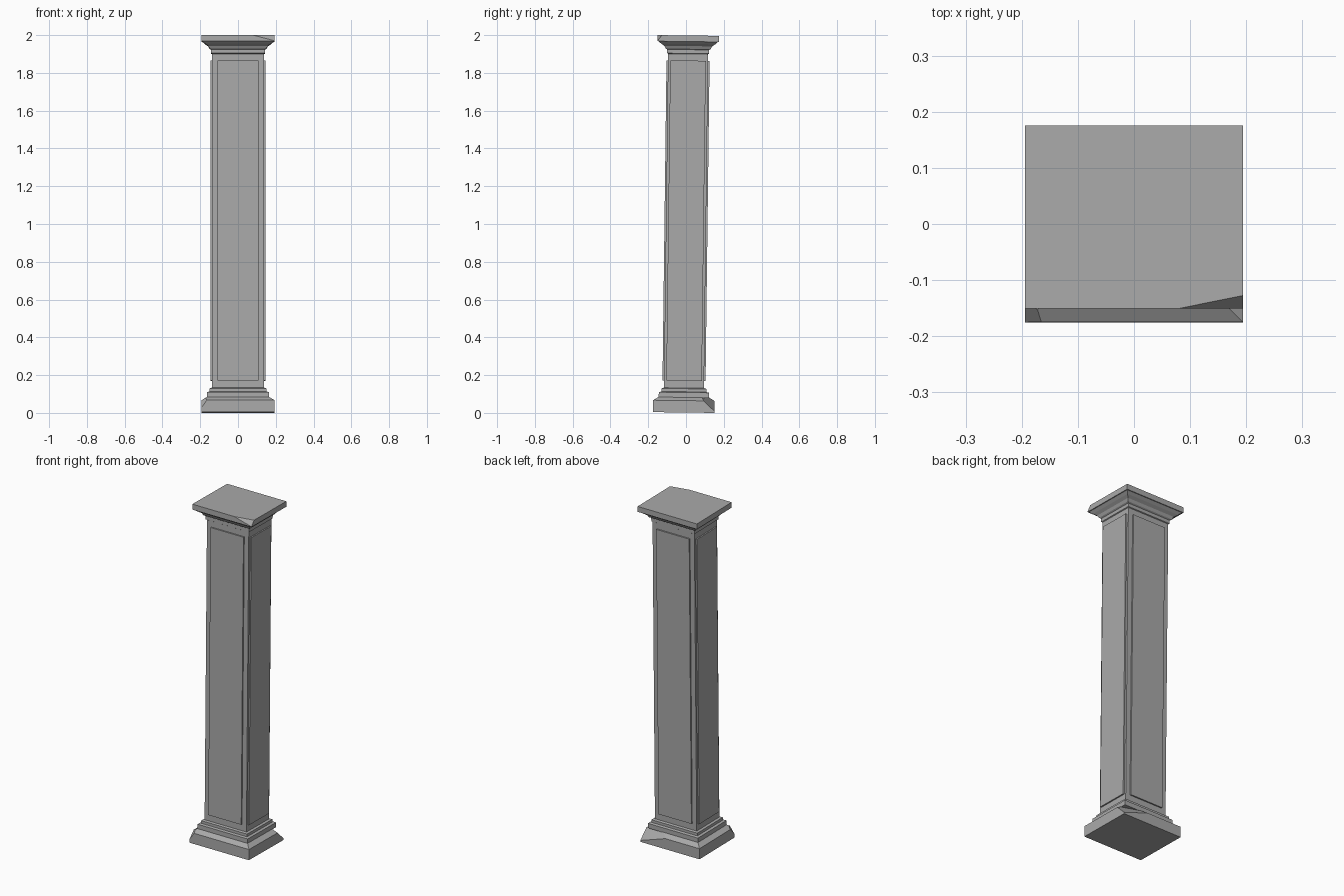
import bpy, bmesh
from mathutils import Matrix, Vector

cube = bpy.data.objects.get("Cube")
if cube:
    bpy.data.objects.remove(cube)

HX, HY = 0.194, 0.163          # half size of base and top slab
LEAN = Matrix.Translation((0, 0, 1)) @ Matrix.Rotation(-0.0125, 4, 'X') @ Matrix.Translation((0, 0, -1))

stone = bpy.data.materials.new("grey stone")
stone.use_nodes = True
stone.diffuse_color = (0.4, 0.4, 0.4, 1)
bsdf = stone.node_tree.nodes["Principled BSDF"]
bsdf.inputs["Base Color"].default_value = (0.4, 0.4, 0.4, 1)
bsdf.inputs["Roughness"].default_value = 0.9


def finish(name, bm):
    bmesh.ops.recalc_face_normals(bm, faces=bm.faces)
    bm.transform(LEAN)
    mesh = bpy.data.meshes.new(name)
    bm.to_mesh(mesh)
    bm.free()
    mesh.materials.append(stone)
    bpy.context.collection.objects.link(bpy.data.objects.new(name, mesh))


def moulding(name, profile, chips=()):
    """Stack rectangular rings from (inset, height) pairs, then cut off chipped corners."""
    bm = bmesh.new()
    rings = []
    for inset, z in profile:
        x, y = HX - inset, HY - inset
        rings.append([bm.verts.new((sx * x, sy * y, z))
                      for sx, sy in ((-1, -1), (1, -1), (1, 1), (-1, 1))])
    for low, high in zip(rings, rings[1:]):
        for i in range(4):
            j = (i + 1) % 4
            bm.faces.new((low[i], low[j], high[j], high[i]))
    bm.faces.new(rings[0][::-1])
    bm.faces.new(rings[-1])
    bmesh.ops.recalc_face_normals(bm, faces=bm.faces)
    for points in chips:
        a, b, c = (Vector(p) for p in points)
        normal = (b - a).cross(c - a).normalized()
        if normal.dot(a - Vector((0, 0, 1 if a.z > 1 else 0))) < 0:
            normal = -normal
        if a.z > 1 and normal.z < 0 or a.z < 1 and normal.z < 0:
            normal = -normal
        cut = bmesh.ops.bisect_plane(bm, geom=bm.verts[:] + bm.edges[:] + bm.faces[:],
                                     plane_co=a, plane_no=normal, clear_outer=True)
        edges = [e for e in cut["geom_cut"] if isinstance(e, bmesh.types.BMEdge)]
        bmesh.ops.holes_fill(bm, edges=edges, sides=0)
    finish(name, bm)


# Plinth, chipped at two opposite corners
moulding("plinth", [(0, 0.002), (0, 0.065), (0.028, 0.082)],
         [((-HX, -HY, 0.025), (-0.165, -HY, 0.065), (-HX, -0.125, 0.065)),
          ((HX, HY, 0.01), (0.03, HY, 0.065), (HX, 0.105, 0.065))])

# Stepped base moulding
moulding("base_moulding", [(0.03, 0.08), (0.03, 0.108), (0.044, 0.112), (0.044, 0.128), (0.056, 0.132)])

# Plain shaft
moulding("shaft", [(0.057, 0.13), (0.057, 1.905)])

# Flared capital
moulding("capital", [(0.057, 1.9), (0.052, 1.903), (0.052, 1.923), (0.044, 1.928),
                     (0.036, 1.942), (0.02, 1.953), (0.004, 1.967)])

# Top slab, chipped at one front corner
moulding("top_slab", [(0, 1.966), (0, 1.998)],
         [((HX, -HY, 1.968), (0.08, -HY, 1.998), (HX, -0.14, 1.998))])

# Raised panels on the four shaft faces
CX, CY = HX - 0.057, HY - 0.057
for name, centre, size in (("front_panel", (0, -CY), (0.216, 0.016)),
                           ("back_panel", (0, CY), (0.216, 0.016)),
                           ("left_panel", (CX, 0), (0.016, 0.188)),
                           ("right_panel", (-CX, 0), (0.016, 0.188))):
    panel = bmesh.new()
    bmesh.ops.create_cube(panel, size=1)
    bmesh.ops.scale(panel, vec=(*size, 1.695), verts=panel.verts)
    bmesh.ops.translate(panel, vec=(*centre, 1.0175), verts=panel.verts)
    finish(name, panel)
